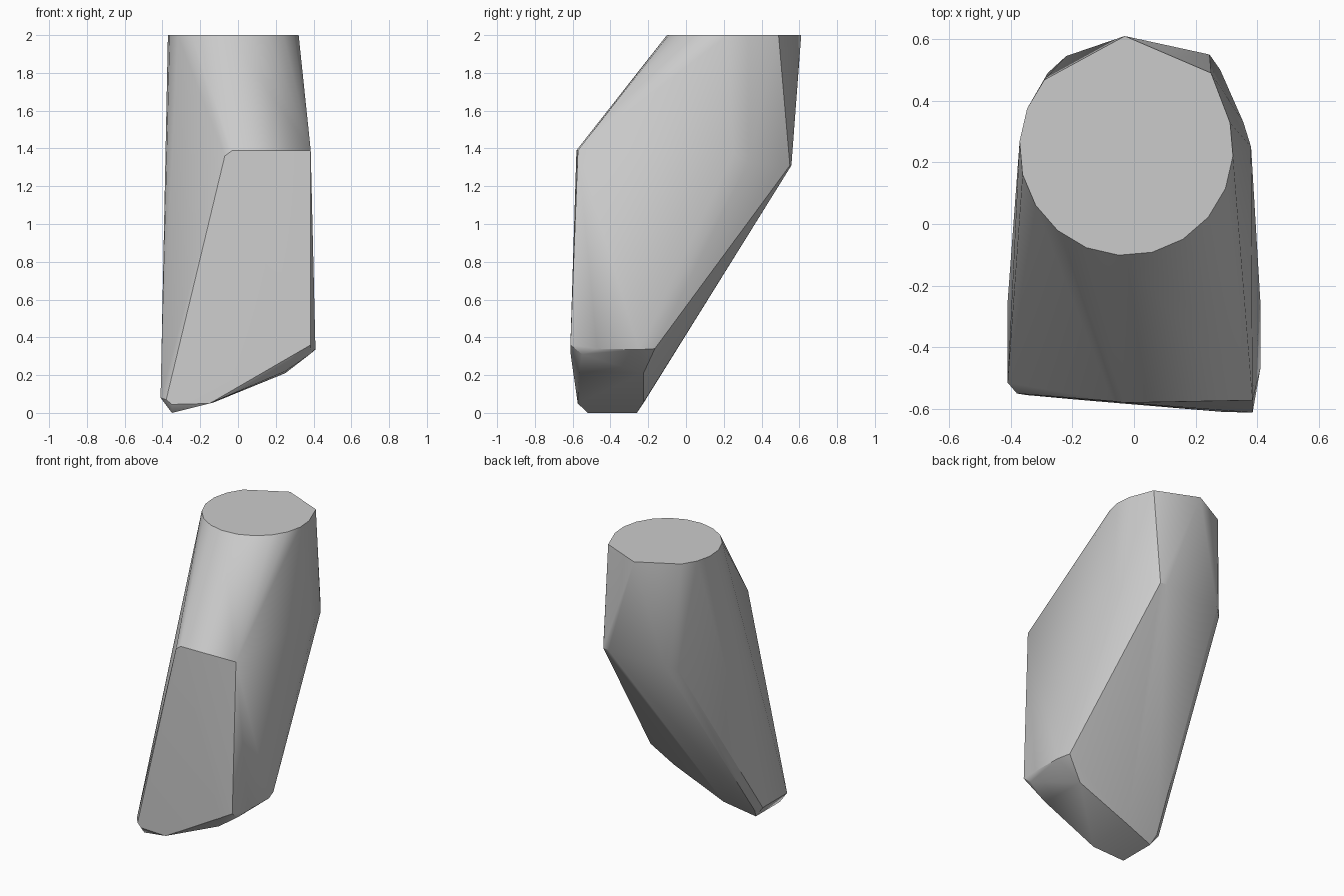
import bpy, bmesh
from math import cos, sin, radians

cube = bpy.data.objects.get("Cube")
if cube:
    bpy.data.objects.remove(cube, do_unlink=True)

grey = bpy.data.materials.new("plain grey")
grey.use_nodes = True
colour = (0.6, 0.6, 0.6, 1)
grey.diffuse_color = colour
grey.node_tree.nodes["Principled BSDF"].inputs["Base Color"].default_value = colour

# Round upper rim, with a pointed back and a flat back corner
rim = [(-0.025 + 0.347 * cos(radians(a)), 0.245 + 0.347 * sin(radians(a)), 2)
       for a in range(140, 380, 18)]
rim += [(0.25, 0.49, 2), (-0.03, 0.61, 2)]

# Upper front edge of the flat front
front_edge = [(-0.07, -0.575, 1.36), (-0.03, -0.58, 1.39), (0.385, -0.572, 1.39)]

# Rounded back corners at the widest level
back_corners = [(0.38, 0.25, 1.37), (0.355, 0.33, 1.33), (0.28, 0.5, 1.3),
                (0.245, 0.55, 1.31), (0.2, 0.558, 1.31),
                (-0.22, 0.545, 1.3), (-0.28, 0.49, 1.28)]

# Slanted foot, chamfered on every side
foot = [(0.385, -0.612, 0.36), (0.29, -0.61, 0.305), (0.41, -0.47, 0.34),
        (0.41, -0.25, 0.335), (0.385, -0.165, 0.34), (0.38, -0.55, 0.31),
        (0.25, -0.565, 0.22), (0.25, -0.225, 0.21),
        (-0.15, -0.573, 0.05), (-0.13, -0.225, 0.055),
        (-0.35, -0.555, 0.045), (-0.38, -0.55, 0.07),
        (-0.41, -0.515, 0.08), (-0.41, -0.25, 0.08), (-0.37, -0.22, 0.06),
        (-0.35, -0.52, 0), (-0.35, -0.26, 0)]

# Stretch one convex skin over the outline points
bm = bmesh.new()
for p in rim + front_edge + back_corners + foot:
    bm.verts.new(p)
hull = bmesh.ops.convex_hull(bm, input=bm.verts)
loose = {v for v in hull["geom_interior"] + hull["geom_unused"]
         if isinstance(v, bmesh.types.BMVert)}
bmesh.ops.delete(bm, geom=list(loose), context='VERTS')
bmesh.ops.dissolve_limit(bm, angle_limit=radians(1), verts=bm.verts, edges=bm.edges)
bmesh.ops.recalc_face_normals(bm, faces=bm.faces)

mesh = bpy.data.meshes.new("tapered_block")
bm.to_mesh(mesh)
bm.free()
mesh.materials.append(grey)
block = bpy.data.objects.new("tapered_block", mesh)
bpy.context.collection.objects.link(block)

bpy.ops.object.select_all(action='DESELECT')
block.select_set(True)
bpy.context.view_layer.objects.active = block
bpy.ops.object.shade_smooth_by_angle(angle=radians(30))
